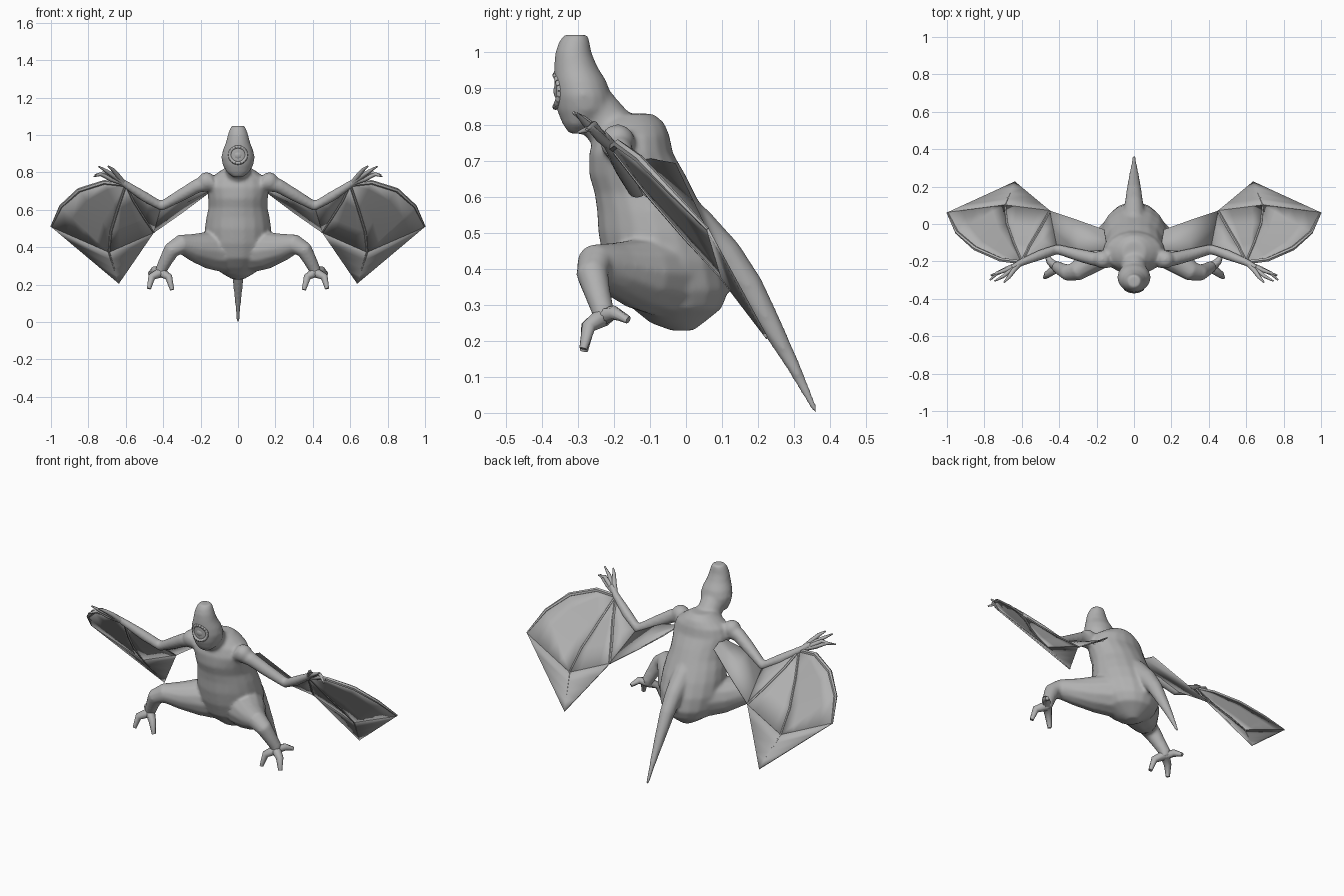
import bpy, bmesh, math
from mathutils import Vector

default_cube = bpy.data.objects.get("Cube")
if default_cube:
    bpy.data.objects.remove(default_cube, do_unlink=True)

skin = bpy.data.materials.new("plain_grey")
skin.use_nodes = True
grey = (0.44, 0.44, 0.44, 1)
skin.diffuse_color = grey
skin.node_tree.nodes["Principled BSDF"].inputs["Base Color"].default_value = grey


def finish(name, bm, mirrored=False, thickness=0, angle=50):
    """Turn a bmesh into a smooth-shaded object, optionally mirrored over x."""
    bmesh.ops.recalc_face_normals(bm, faces=bm.faces)
    mesh = bpy.data.meshes.new(name)
    bm.to_mesh(mesh)
    bm.free()
    mesh.materials.append(skin)
    obj = bpy.data.objects.new(name, mesh)
    bpy.context.collection.objects.link(obj)
    if thickness:
        solid = obj.modifiers.new("thickness", "SOLIDIFY")
        solid.thickness = thickness
        solid.offset = 0
    if mirrored:
        obj.modifiers.new("mirror", "MIRROR")
    bpy.ops.object.select_all(action="DESELECT")
    obj.select_set(True)
    bpy.context.view_layer.objects.active = obj
    bpy.ops.object.shade_smooth_by_angle(angle=math.radians(angle))
    return obj


def skin_rings(bm, rings):
    """Join neighbouring rings of points with quads and cap both ends."""
    loops = [[bm.verts.new(p) for p in ring] for ring in rings]
    count = len(loops[0])
    for low, high in zip(loops, loops[1:]):
        for i in range(count):
            j = (i + 1) % count
            bm.faces.new((low[i], low[j], high[j], high[i]))
    bm.faces.new(loops[0][::-1])
    bm.faces.new(loops[-1])


def stack(bm, levels, sides=18):
    """Loft horizontal ellipses given as (z, front y, back y, half width)."""
    rings = []
    for z, front, back, width in levels:
        ring = []
        for i in range(sides):
            a = math.tau * i / sides
            ring.append((width * math.cos(a),
                         (front + back) / 2 + (back - front) / 2 * math.sin(a), z))
        rings.append(ring)
    skin_rings(bm, rings)


def tube(bm, points, radii, sides=12, side=1):
    """Sweep a round section along a path; side -1 puts it on the right."""
    points = [Vector((p[0] * side, p[1], p[2])) for p in points]
    rings = []
    for i, p in enumerate(points):
        along = (points[min(i + 1, len(points) - 1)] - points[max(i - 1, 0)]).normalized()
        u = Vector((0, 1, 0)).cross(along)
        if u.length < 0.2:
            u = Vector((1, 0, 0)).cross(along)
        u.normalize()
        v = along.cross(u)
        ring = []
        for k in range(sides):
            a = math.tau * k / sides
            ring.append(p + radii[i] * (u * math.cos(a) + v * math.sin(a)))
        rings.append(ring)
    skin_rings(bm, rings)


def ball(bm, centre, radius):
    made = bmesh.ops.create_uvsphere(bm, u_segments=16, v_segments=10, radius=radius)
    bmesh.ops.translate(bm, verts=made["verts"], vec=centre)


def sheet(name, first, second, steps=4):
    """Membrane stretched between two paths of equal length."""
    bm = bmesh.new()
    rows = []
    for a, b in zip(first, second):
        rows.append([bm.verts.new(Vector(a).lerp(Vector(b), s / steps))
                     for s in range(steps + 1)])
    for r, q in zip(rows, rows[1:]):
        for i in range(steps):
            bm.faces.new((r[i], r[i + 1], q[i + 1], q[i]))
    bmesh.ops.remove_doubles(bm, verts=bm.verts, dist=0.0005)
    return finish(name, bm, True, thickness=0.007, angle=35)


# Trunk, neck, head and tail
bm = bmesh.new()
stack(bm, [
    (.228, -.04, .02, .03), (.25, -.1, .05, .07), (.29, -.15, .1, .13),
    (.34, -.2, .12, .16), (.42, -.23, .11, .178), (.5, -.245, .08, .178),
    (.56, -.248, .05, .17), (.61, -.255, .025, .158), (.66, -.27, .0, .16),
    (.72, -.27, -.035, .168), (.77, -.255, -.045, .148), (.805, -.24, -.06, .1),
    (.83, -.21, -.09, .06)])
tube(bm, [(0, -.15, .73), (0, -.21, .79), (0, -.27, .86)], [.08, .068, .066], sides=16)
stack(bm, [
    (.775, -.325, -.285, .028), (.8, -.342, -.25, .06), (.84, -.359, -.2, .082),
    (.88, -.364, -.207, .09), (.92, -.367, -.22, .081), (.96, -.367, -.245, .065),
    (1, -.363, -.262, .055), (1.03, -.353, -.267, .045), (1.049, -.338, -.272, .034)])
tube(bm, [(0, -.08, .6), (0, .03, .51), (0, .11, .435), (0, .175, .35),
          (0, .24, .235), (0, .3, .125), (0, .362, 0)],
     [.07, .06, .05, .041, .03, .019, .008])

# Shoulders, arms and legs, run on both sides
elbow, wrist = (.41, -.135, .62), (.6, -.205, .735)
for side in (1, -1):
    ball(bm, (side * .168, -.19, .752), .049)
    tube(bm, [(.13, -.19, .75), (.22, -.185, .727), (.3, -.165, .68), elbow,
              (.5, -.165, .67), wrist, (.655, -.235, .775)],
         [.048, .038, .034, .028, .028, .021, .016], side=side)
    tube(bm, [(.06, -.06, .385), (.16, -.13, .385), (.24, -.2, .4), (.31, -.255, .415),
              (.355, -.26, .385), (.385, -.245, .33), (.41, -.23, .28), (.415, -.23, .25)],
         [.125, .1, .074, .053, .045, .037, .032, .027], side=side)

# Blend trunk and limbs into one continuous skin
trunk = finish("body_and_limbs", bm)
blend = trunk.modifiers.new("blend", "REMESH")
blend.mode = "VOXEL"
blend.voxel_size = 0.008
blend.use_smooth_shade = True
soften = trunk.modifiers.new("soften", "SMOOTH")
soften.factor = 0.5
soften.iterations = 10

# Round socket with a ball, set into the front of the head
bm = bmesh.new()
hoop = []
for t in range(21):
    a = t * math.tau / 20
    hoop.append((.044 * math.cos(a), -.362 + .012 * math.cos(a) ** 2, .893 + .044 * math.sin(a)))
for a, b in zip(hoop, hoop[1:]):
    tube(bm, [a, b], [.009, .009], sides=8)
finish("socket_rim", bm)
bm = bmesh.new()
ball(bm, (0, -.332, .893), .036)
finish("socket_ball", bm)

# Hand fingers
bm = bmesh.new()
for knuckle, bend, tip in [
        ((.655, -.245, .775), (.7, -.28, .805), (.745, -.305, .832)),
        ((.68, -.24, .765), (.735, -.265, .79), (.77, -.3, .778)),
        ((.67, -.24, .775), (.71, -.255, .8), (.765, -.275, .786)),
        ((.645, -.25, .785), (.67, -.285, .815), (.695, -.312, .833))]:
    tube(bm, [(.61, -.212, .742), knuckle, bend, tip], [.014, .013, .01, .004], sides=8)
finish("hand_fingers", bm, True)

# Wing membranes and the long ribs that carry them
lead = [wrist, (.715, -.19, .747), (.85, -.13, .705), (.947, -.045, .618), (.998, .06, .51)]
middle = [wrist, (.645, -.1, .6), (.68, 0, .485), (.69, .1, .375)]
inner = [wrist, (.56, -.12, .65), (.5, -.02, .555), (.45, .07, .48)]
wing_tip = (.637, .225, .207)
middle_rib = middle + [wing_tip]
sheet("outer_membrane", lead, [wrist] + middle[1:] + [middle[-1]])
sheet("middle_membrane", middle, inner)
sheet("trailing_membrane", [lead[-1], middle[-1], inner[-1]], [wing_tip] * 3)
sheet("forearm_membrane", inner, [wrist, (.54, -.18, .7), (.47, -.155, .655), elbow], steps=2)
sheet("body_membrane", [inner[-1], (.3, .02, .585), (.16, -.03, .69)],
      [elbow, (.3, -.15, .67), (.14, -.14, .71)], steps=2)
bm = bmesh.new()
for rib, size in ((lead, .012), (middle_rib, .008), (inner, .008)):
    tube(bm, rib, [size, size, size, size * .8, size * .4][:len(rib)], sides=6)
finish("wing_ribs", bm, True)

# Clawed toes
bm = bmesh.new()
for knuckle, tip in [((.37, -.272, .24), (.352, -.283, .172)),
                     ((.462, -.27, .24), (.476, -.285, .178)),
                     ((.45, -.2, .278), (.472, -.16, .258))]:
    tube(bm, [(.412, -.232, .265), knuckle, tip], [.027, .02, .011], sides=8)
finish("toes", bm, True)
